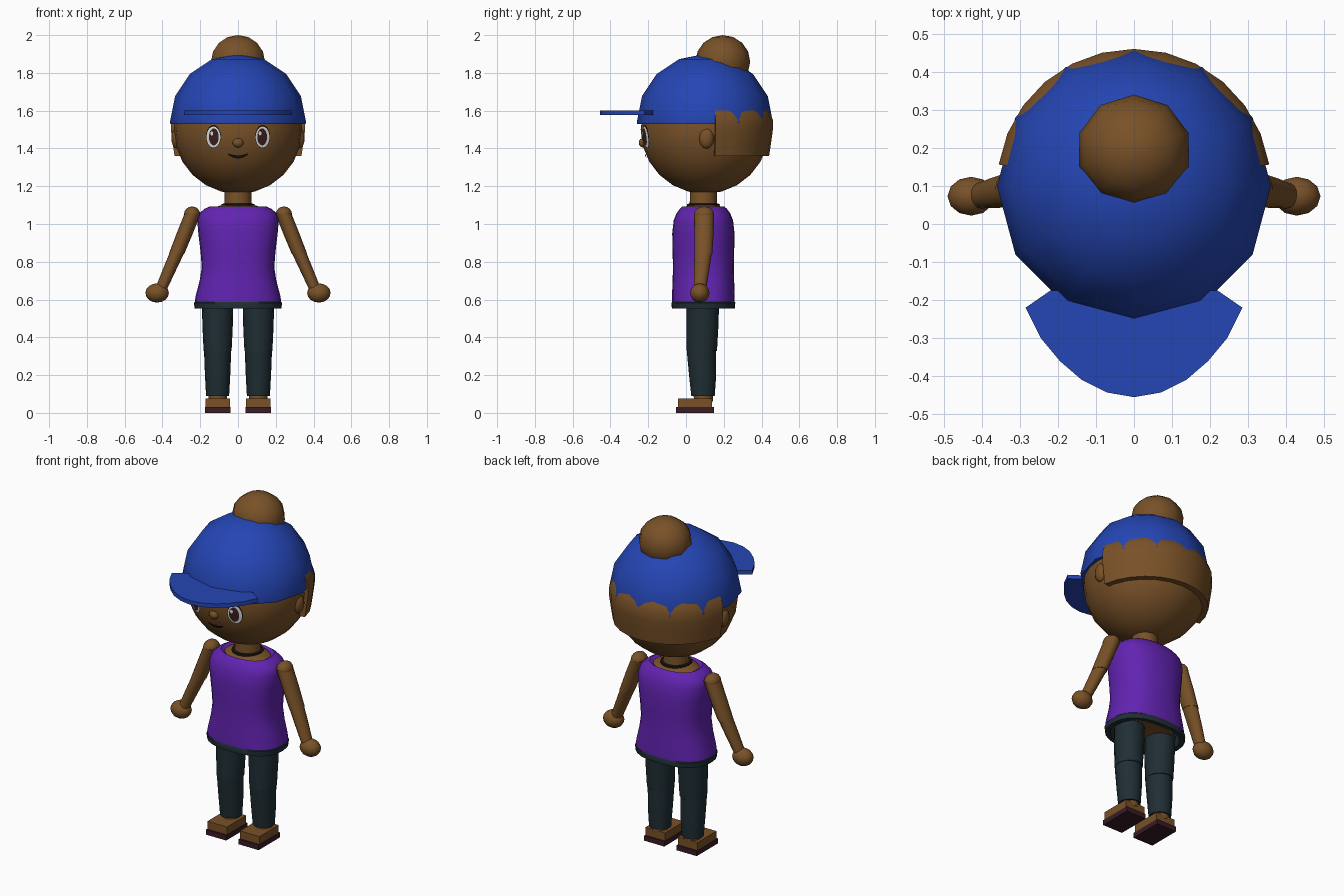
import bpy, bmesh, math

if "Cube" in bpy.data.objects:
    bpy.data.objects.remove(bpy.data.objects["Cube"], do_unlink=True)


def material(name, r, g, b):
    m = bpy.data.materials.new(name)
    m.diffuse_color = (r, g, b, 1)
    m.use_nodes = True
    m.node_tree.nodes["Principled BSDF"].inputs["Base Color"].default_value = (r, g, b, 1)
    return m


SKIN = material("brown skin", 0.19, 0.083, 0.021)
BLUE = material("cap blue", 0.018, 0.061, 0.46)
PURPLE = material("shirt purple", 0.122, 0.017, 0.44)
DENIM = material("dark denim", 0.014, 0.027, 0.034)
SOLE = material("sole maroon", 0.04, 0.012, 0.019)
WHITE = material("eye white", 0.75, 0.75, 0.75)
IRIS = material("iris brown", 0.045, 0.014, 0.014)
BLACK = material("near black", 0.008, 0.007, 0.007)


def finish(name, bm, mat, angle=40):
    bmesh.ops.recalc_face_normals(bm, faces=bm.faces)
    me = bpy.data.meshes.new(name)
    bm.to_mesh(me)
    bm.free()
    me.materials.append(mat)
    ob = bpy.data.objects.new(name, me)
    bpy.context.collection.objects.link(ob)
    bpy.ops.object.select_all(action="DESELECT")
    ob.select_set(True)
    bpy.context.view_layer.objects.active = ob
    bpy.ops.object.shade_smooth_by_angle(angle=math.radians(angle))
    return ob


def loft(name, rings, mat, n=16, power=2, caps=True):
    """Skin horizontal rounded rings given as (z, x, y, rx, ry)."""
    bm = bmesh.new()
    rows = []
    for z, cx, cy, rx, ry in rings:
        row = []
        for i in range(n):
            a = math.tau * i / n
            c, s = math.cos(a), math.sin(a)
            x = math.copysign(abs(c) ** (2 / power), c)
            y = math.copysign(abs(s) ** (2 / power), s)
            row.append(bm.verts.new((cx + rx * x, cy + ry * y, z)))
        rows.append(row)
    for lo, hi in zip(rows, rows[1:]):
        for i in range(n):
            j = (i + 1) % n
            bm.faces.new((lo[i], lo[j], hi[j], hi[i]))
    if caps:
        bm.faces.new(rows[0])
        bm.faces.new(rows[-1])
    return finish(name, bm, mat)


def ball(name, centre, radii, mat, n=24, cut=None):
    """Ellipsoid, optionally cut flat at a height."""
    bm = bmesh.new()
    bmesh.ops.create_uvsphere(bm, u_segments=n, v_segments=max(8, n // 2), radius=1)
    for v in bm.verts:
        v.co = [c + r * k for c, r, k in zip(centre, radii, v.co)]
    if cut is not None:
        geom = bm.verts[:] + bm.edges[:] + bm.faces[:]
        res = bmesh.ops.bisect_plane(bm, geom=geom, plane_co=(0, 0, cut),
                                     plane_no=(0, 0, 1), clear_inner=True)
        edges = [e for e in res["geom_cut"] if isinstance(e, bmesh.types.BMEdge)]
        bmesh.ops.contextual_create(bm, geom=edges)
    return finish(name, bm, mat, 50)


def box(name, x, y, z, mat):
    """Box from three (low, high) ranges."""
    bm = bmesh.new()
    bmesh.ops.create_cube(bm, size=1)
    for v in bm.verts:
        v.co = [(lo + hi) / 2 + (hi - lo) * k for (lo, hi), k in zip((x, y, z), v.co)]
    return finish(name, bm, mat)


def on_face(x, z, lift):
    return (x, 0.1 - math.sqrt((0.34 + lift) ** 2 - x * x - (z - 1.5) ** 2), z)


def eye_plate(name, cx, cz, rx, rz, lift, mat, n=20):
    """Oval plate that follows the curve of the face."""
    bm = bmesh.new()
    mid = bm.verts.new(on_face(cx, cz, lift))
    rim = [bm.verts.new(on_face(cx + rx * math.cos(math.tau * i / n),
                                cz + rz * math.sin(math.tau * i / n), lift)) for i in range(n)]
    for i in range(n):
        bm.faces.new((mid, rim[i], rim[(i + 1) % n]))
    finish(name, bm, mat)


# Head and cap
ball("head", (0, 0.1, 1.5), (0.34, 0.34, 0.34), SKIN)
cap = ball("cap", (0, 0.1, 1.54), (0.36, 0.36, 0.36), BLUE, 12, cut=1.53)
ball("hair_bun", (0, 0.195, 1.86), (0.15, 0.145, 0.14), SKIN, 10)

# Cap visor: half-oval plate tucked into the cap
bm = bmesh.new()
edge = [(-0.22, -0.175), (-0.285, -0.22), (-0.245, -0.3), (-0.195, -0.36), (-0.137, -0.41), (-0.07, -0.443)]
outline = edge + [(0, -0.455)] + [(-x, y) for x, y in reversed(edge)]
base = bm.faces.new([bm.verts.new((x, y, 1.577)) for x, y in outline])
top = bmesh.ops.extrude_face_region(bm, geom=[base])
for v in top["geom"]:
    if isinstance(v, bmesh.types.BMVert):
        v.co.z += 0.024
finish("cap_visor", bm, BLUE)

# Back hair: swept shell that breaks through the cap between its corners
profile = [(0.3, 1.36), (0.34, 1.36), (0.352, 1.44), (0.36, 1.5), (0.36, 1.55),
           (0.345, 1.59), (0.32, 1.63)]
bm = bmesh.new()
steps = 12
rows = []
for i in range(steps + 1):
    a = math.radians(9 + 162 * i / steps)
    rows.append([bm.verts.new((r * math.cos(a), 0.1 + r * math.sin(a), z)) for r, z in profile])
for a, b in zip(rows, rows[1:]):
    for k in range(len(profile)):
        m = (k + 1) % len(profile)
        bm.faces.new((a[k], a[m], b[m], b[k]))
bm.faces.new(rows[0])
bm.faces.new(rows[-1])
finish("back_hair", bm, SKIN)

# Face
ball("nose", (0, -0.228, 1.43), (0.029, 0.022, 0.025), SKIN, 12)
for s, side in ((1, "left"), (-1, "right")):
    ball(side + "_ear", (s * 0.325, 0.108, 1.455), (0.028, 0.04, 0.056), SKIN, 12)
    eye_plate(side + "_eye_outline", s * 0.13, 1.463, 0.04, 0.061, 0.004, BLACK)
    eye_plate(side + "_eye_white", s * 0.13, 1.46, 0.037, 0.056, 0.006, WHITE)
    eye_plate(side + "_iris", s * 0.128, 1.461, 0.026, 0.045, 0.008, IRIS)
    eye_plate(side + "_eye_glint", s * 0.128 - 0.011, 1.48, 0.008, 0.011, 0.01, WHITE, 10)

bm = bmesh.new()
smile = []
for i in range(11):
    t = i / 5 - 1
    low = 1.35 + 0.02 * t * t
    smile.append([bm.verts.new(on_face(0.052 * t, z, 0.005))
                  for z in (low - 0.003, low + 0.004 + 0.009 * (1 - t * t))])
for a, b in zip(smile, smile[1:]):
    bm.faces.new((a[0], b[0], b[1], a[1]))
finish("mouth", bm, BLACK)

# Torso
Y = 0.092
loft("body", [(0.57, 0, Y, 0.17, 0.12), (0.8, 0, Y, 0.16, 0.13), (1.06, 0, Y, 0.16, 0.115),
              (1.085, 0, Y, 0.13, 0.1), (1.105, 0, Y, 0.075, 0.075)], SKIN, 24)
loft("neck", [(1.08, 0, Y, 0.075, 0.075), (1.12, 0, Y, 0.071, 0.072), (1.2, 0, Y, 0.071, 0.072)], SKIN)
loft("necklace", [(1.095, 0, Y, 0.075, 0.075), (1.097, 0, Y, 0.088, 0.088),
                  (1.106, 0, Y, 0.086, 0.086), (1.109, 0, Y, 0.07, 0.07)], BLACK, 20, caps=False)
loft("shirt", [(0.58, 0, Y, 0.23, 0.166), (0.62, 0, Y, 0.224, 0.166), (0.7, 0, Y, 0.203, 0.163),
               (0.77, 0, Y, 0.192, 0.161), (0.85, 0, Y, 0.198, 0.163), (0.95, 0, Y, 0.21, 0.165),
               (1.02, 0, Y, 0.216, 0.157), (1.055, 0, Y, 0.206, 0.143), (1.08, 0, Y, 0.178, 0.125),
               (1.093, 0, Y, 0.15, 0.11), (1.08, 0, Y, 0.128, 0.095)], PURPLE, 24, 2.4, caps=False)
loft("waistband", [(0.59, 0, Y, 0.226, 0.164), (0.583, 0, Y, 0.233, 0.169), (0.553, 0, Y, 0.23, 0.167),
                   (0.553, 0, Y, 0.2, 0.145), (0.61, 0, Y, 0.19, 0.14)], DENIM, 24, 2.4, caps=False)

# Limbs
for s, side in ((1, "left"), (-1, "right")):
    ball(side + "_shoulder", (s * 0.243, 0.096, 1.05), (0.043, 0.053, 0.043), SKIN, 16)
    loft(side + "_upper_arm", [(1.055, s * 0.24, 0.096, 0.043, 0.053), (0.95, s * 0.282, 0.095, 0.043, 0.051),
                               (0.845, s * 0.324, 0.092, 0.041, 0.047)], SKIN)
    loft(side + "_forearm", [(0.85, s * 0.322, 0.091, 0.039, 0.046), (0.76, s * 0.362, 0.083, 0.036, 0.041),
                             (0.65, s * 0.41, 0.073, 0.032, 0.032)], SKIN)
    ball(side + "_hand", (s * 0.428, 0.073, 0.635), (0.062, 0.051, 0.051), SKIN, 12)

    loft(side + "_thigh", [(0.6, s * 0.108, 0.09, 0.084, 0.086), (0.45, s * 0.108, 0.087, 0.08, 0.084),
                           (0.327, s * 0.108, 0.084, 0.074, 0.08)], DENIM)
    loft(side + "_trouser_leg", [(0.33, s * 0.108, 0.081, 0.072, 0.077), (0.2, s * 0.108, 0.088, 0.067, 0.072),
                                 (0.09, s * 0.108, 0.09, 0.061, 0.062)], DENIM)
    loft(side + "_ankle", [(0.06, s * 0.108, 0.092, 0.048, 0.05), (0.11, s * 0.108, 0.092, 0.05, 0.052)], SKIN, 12)
    inner, outer = sorted((s * 0.043, s * 0.172))
    box(side + "_foot", (inner, outer), (-0.043, 0.138), (0.028, 0.077), SKIN)
    box(side + "_sole", (inner - 0.002, outer + 0.002), (-0.053, 0.147), (0, 0.03), SOLE)
